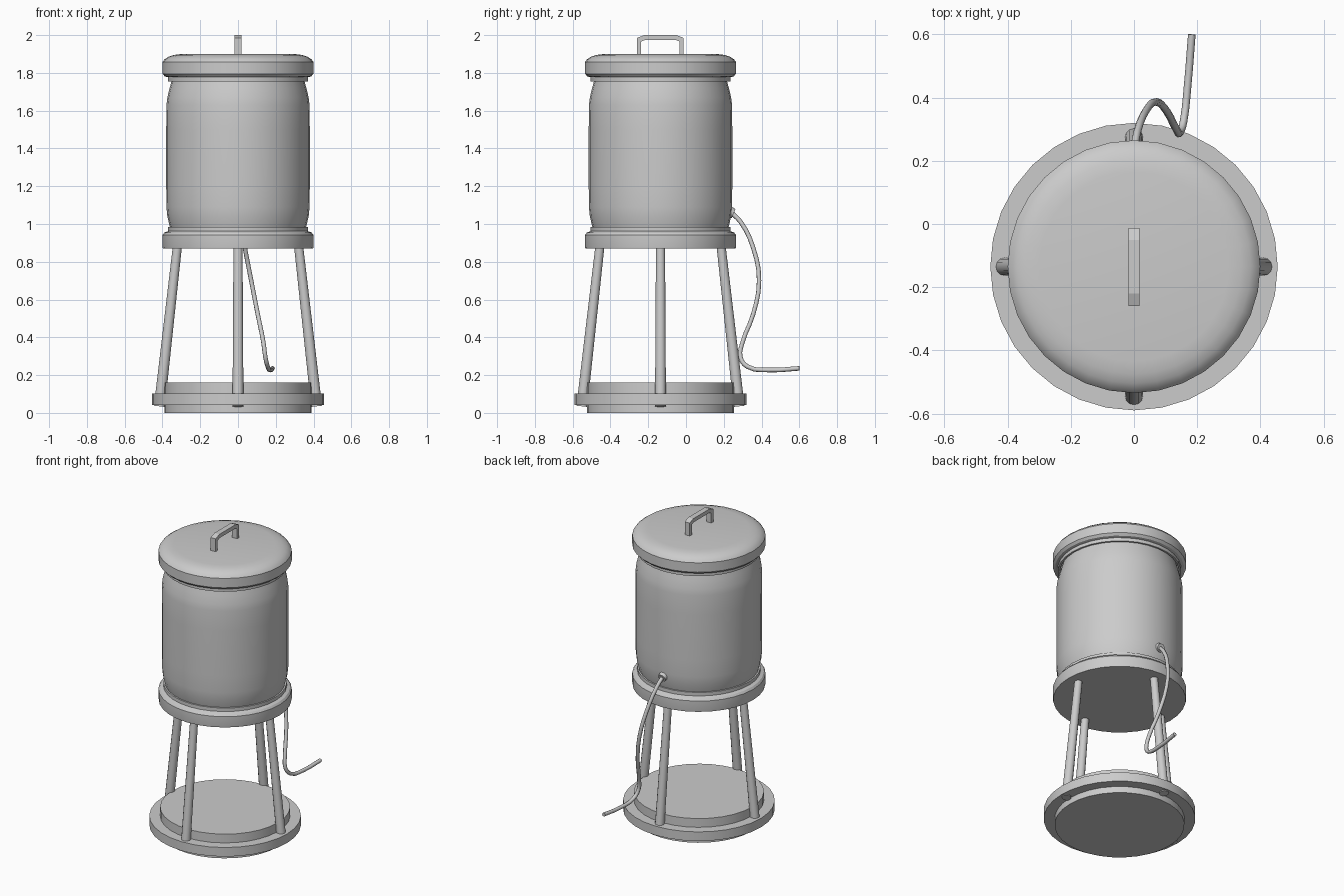
import bpy, bmesh, math
from mathutils import Vector

if "Cube" in bpy.data.objects:
    bpy.data.objects.remove(bpy.data.objects["Cube"])

CY = -0.135  # y of the vertical axis


def finish(name, bm, angle=30):
    bmesh.ops.recalc_face_normals(bm, faces=bm.faces)
    me = bpy.data.meshes.new(name)
    bm.to_mesh(me)
    bm.free()
    ob = bpy.data.objects.new(name, me)
    bpy.context.collection.objects.link(ob)
    bpy.ops.object.select_all(action='DESELECT')
    ob.select_set(True)
    bpy.context.view_layer.objects.active = ob
    bpy.ops.object.shade_smooth_by_angle(angle=math.radians(angle))
    return ob


def lathe(name, profile, seg=32):
    """Revolve (radius, z) points; both ends are capped."""
    bm = bmesh.new()
    rings = []
    for r, z in profile:
        rings.append([bm.verts.new((r * math.cos(2 * math.pi * i / seg),
                                    CY + r * math.sin(2 * math.pi * i / seg), z))
                      for i in range(seg)])
    for a, b in zip(rings, rings[1:]):
        for i in range(seg):
            j = (i + 1) % seg
            bm.faces.new((a[i], a[j], b[j], b[i]))
    bm.faces.new(rings[0])
    bm.faces.new(rings[-1])
    return finish(name, bm)


def rod(name, p, q, r1, r2, seg=12):
    """Tapered cylinder from p to q."""
    p, q = Vector(p), Vector(q)
    d = q - p
    bm = bmesh.new()
    bmesh.ops.create_cone(bm, cap_ends=True, segments=seg, radius1=r1, radius2=r2, depth=d.length)
    bm.transform(Vector((0, 0, 1)).rotation_difference(d).to_matrix().to_4x4())
    bmesh.ops.translate(bm, verts=bm.verts, vec=(p + q) / 2)
    return finish(name, bm, 40)


# Base: stepped disc with a flange
lathe("base", [(0.39, 0), (0.39, 0.042), (0.455, 0.042), (0.455, 0.102),
               (0.39, 0.102), (0.39, 0.16)])

# Collar under the tank, open on top around the body
lathe("lower_collar", [(0.398, 0.87), (0.4, 0.88), (0.4, 0.942), (0.39, 0.955), (0.37, 0.962),
                       (0.37, 0.985), (0.358, 0.985), (0.35, 0.94)])

# Tank body
lathe("tank_body", [(0.345, 0.93), (0.362, 0.99), (0.374, 1.04), (0.379, 1.09), (0.38, 1.2),
                    (0.38, 1.5), (0.379, 1.63), (0.374, 1.67), (0.362, 1.72), (0.348, 1.77)])

# Lid with a rounded edge and a lower lip
lathe("lid", [(0.345, 1.79), (0.358, 1.755), (0.37, 1.755), (0.37, 1.777), (0.387, 1.781),
              (0.4, 1.795), (0.4, 1.857), (0.39, 1.871), (0.37, 1.885), (0.34, 1.895),
              (0.30, 1.9)])

# Lid handle: extruded bent strap
outer = [(-0.125, 1.89), (-0.125, 1.985), (-0.085, 2.0), (0.085, 2.0), (0.122, 1.975), (0.122, 1.89)]
outer[4] = (0.122, 1.985)
inner = [(-0.103, 1.89), (-0.103, 1.966), (-0.08, 1.975), (0.08, 1.975), (0.1, 1.966), (0.1, 1.89)]
bm = bmesh.new()
sides = [[[bm.verts.new((x, CY + y, z)) for y, z in line] for line in (outer, inner)]
         for x in (-0.018, 0.018)]
for o, n in sides:
    for i in range(5):
        bm.faces.new((o[i], o[i + 1], n[i + 1], n[i]))
for k in (0, 1):
    a, b = sides[0][k], sides[1][k]
    for i in range(5):
        bm.faces.new((a[i], a[i + 1], b[i + 1], b[i]))
for i in (0, 5):
    bm.faces.new((sides[0][0][i], sides[1][0][i], sides[1][1][i], sides[0][1][i]))
finish("lid_handle", bm, 10)

# Four splayed legs
for name, dx, dy in (("right_leg", 1, 0), ("back_leg", 0, 1), ("left_leg", -1, 0), ("front_leg", 0, -1)):
    rod(name, (dx * 0.416, CY + dy * 0.416, 0.035), (dx * 0.32, CY + dy * 0.32, 0.89), 0.029, 0.024)

# Cord grommet
rod("cord_grommet", (0, 0.215, 1.07), (0, 0.252, 1.055), 0.034, 0.026, 16)

# Hanging cord
pts = [(0, 0.235, 1.065), (0.01, 0.29, 1.01), (0.037, 0.357, 0.87), (0.07, 0.387, 0.70),
       (0.105, 0.355, 0.52), (0.135, 0.298, 0.37), (0.145, 0.288, 0.295), (0.157, 0.325, 0.245),
       (0.17, 0.44, 0.227), (0.183, 0.6, 0.236)]
cu = bpy.data.curves.new("cord", 'CURVE')
cu.dimensions = '3D'
cu.bevel_depth = 0.012
cu.bevel_resolution = 2
cu.resolution_u = 3
cu.use_fill_caps = True
sp = cu.splines.new('BEZIER')
sp.bezier_points.add(len(pts) - 1)
for bp, co in zip(sp.bezier_points, pts):
    bp.co = co
    bp.handle_left_type = bp.handle_right_type = 'AUTO'
bpy.context.collection.objects.link(bpy.data.objects.new("cord", cu))
